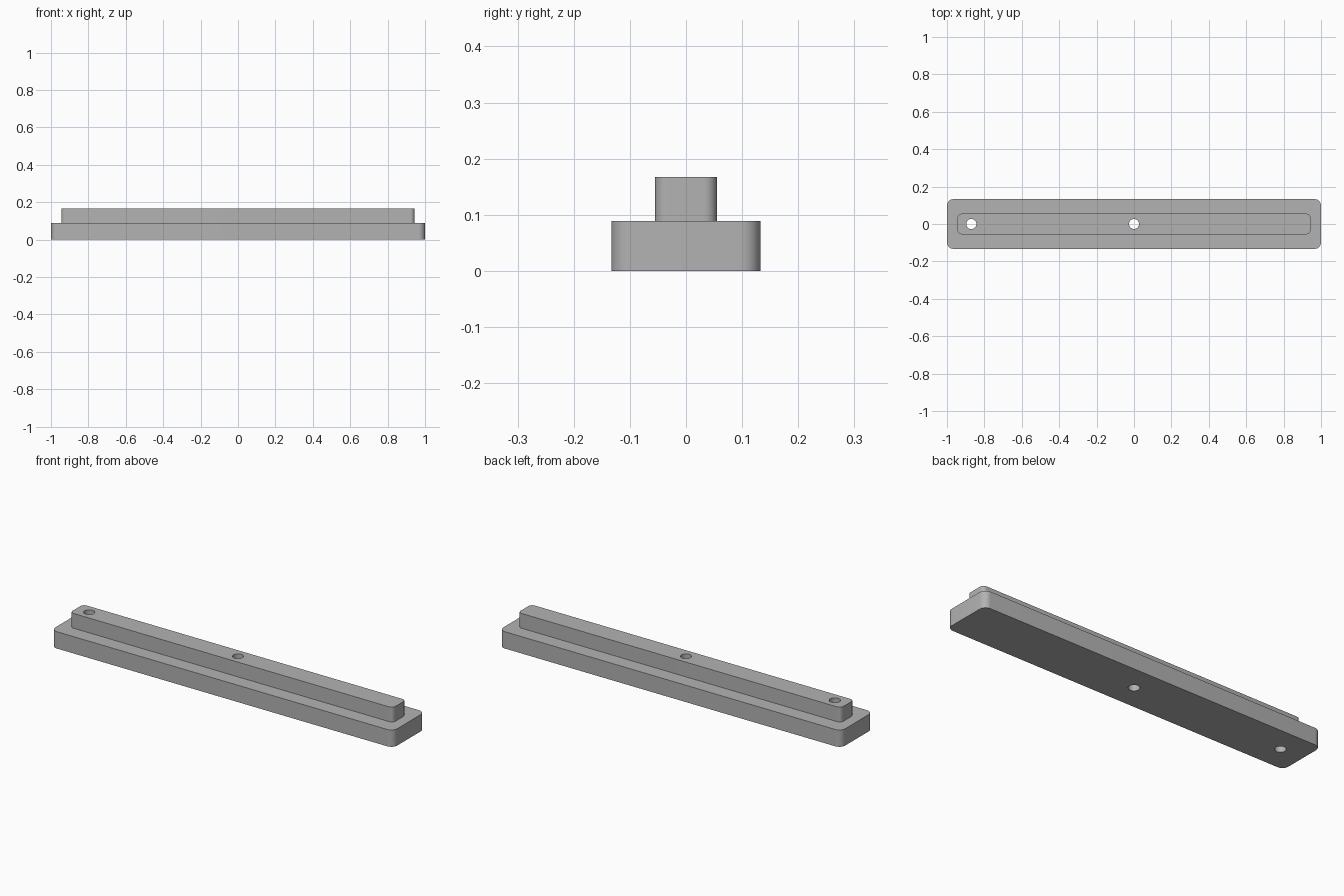
import bpy
import bmesh
import math

cube = bpy.data.objects.get("Cube")
if cube:
    bpy.data.objects.remove(cube, do_unlink=True)

# Single plain grey finish
grey = bpy.data.materials.new("plain_grey")
grey.use_nodes = True
colour = (0.45, 0.45, 0.45, 1)
grey.diffuse_color = colour
grey.node_tree.nodes["Principled BSDF"].inputs["Base Color"].default_value = colour


def prism(name, outline, z0, z1):
    """Extrude a closed outline from z0 up to z1."""
    bm = bmesh.new()
    face = bm.faces.new([bm.verts.new((x, y, z0)) for x, y in outline])
    top = bmesh.ops.extrude_face_region(bm, geom=[face])["geom"]
    verts = [v for v in top if isinstance(v, bmesh.types.BMVert)]
    bmesh.ops.translate(bm, verts=verts, vec=(0, 0, z1 - z0))
    bmesh.ops.recalc_face_normals(bm, faces=bm.faces)
    mesh = bpy.data.meshes.new(name)
    bm.to_mesh(mesh)
    bm.free()
    mesh.materials.append(grey)
    obj = bpy.data.objects.new(name, mesh)
    bpy.context.collection.objects.link(obj)
    return obj


def arc(cx, cy, r, start, sweep, steps):
    return [(cx + r * math.cos(start + sweep * i / steps),
             cy + r * math.sin(start + sweep * i / steps)) for i in range(steps + 1)]


def rounded_rectangle(hx, hy, r):
    points = []
    for i, (sx, sy) in enumerate([(1, 1), (-1, 1), (-1, -1), (1, -1)]):
        points += arc(sx * (hx - r), sy * (hy - r), r, i * math.pi / 2, math.pi / 2, 10)
    return points


def combine(target, other, operation):
    mod = target.modifiers.new(operation.lower(), 'BOOLEAN')
    mod.operation = operation
    mod.solver = 'EXACT'
    mod.object = other
    bpy.context.view_layer.objects.active = target
    bpy.ops.object.modifier_apply(modifier=mod.name)
    bpy.data.objects.remove(other, do_unlink=True)


# Wide base with the narrow ridge fused on top
bar = prism("stepped_bar", rounded_rectangle(1, 0.133, 0.035), 0, 0.089)
ridge = prism("ridge", rounded_rectangle(0.944, 0.055, 0.022), 0.04, 0.167)
combine(bar, ridge, 'UNION')

# Through holes: one near the right end, one in the middle
for x in (-0.87, 0):
    hole = prism("hole_cutter", arc(x, 0, 0.027, 0, math.tau, 32)[:-1], -0.1, 0.3)
    hole.hide_render = True
    combine(bar, hole, 'DIFFERENCE')

bpy.ops.object.select_all(action='DESELECT')
bar.select_set(True)
bpy.context.view_layer.objects.active = bar
bpy.ops.object.shade_smooth_by_angle(angle=math.radians(30))
